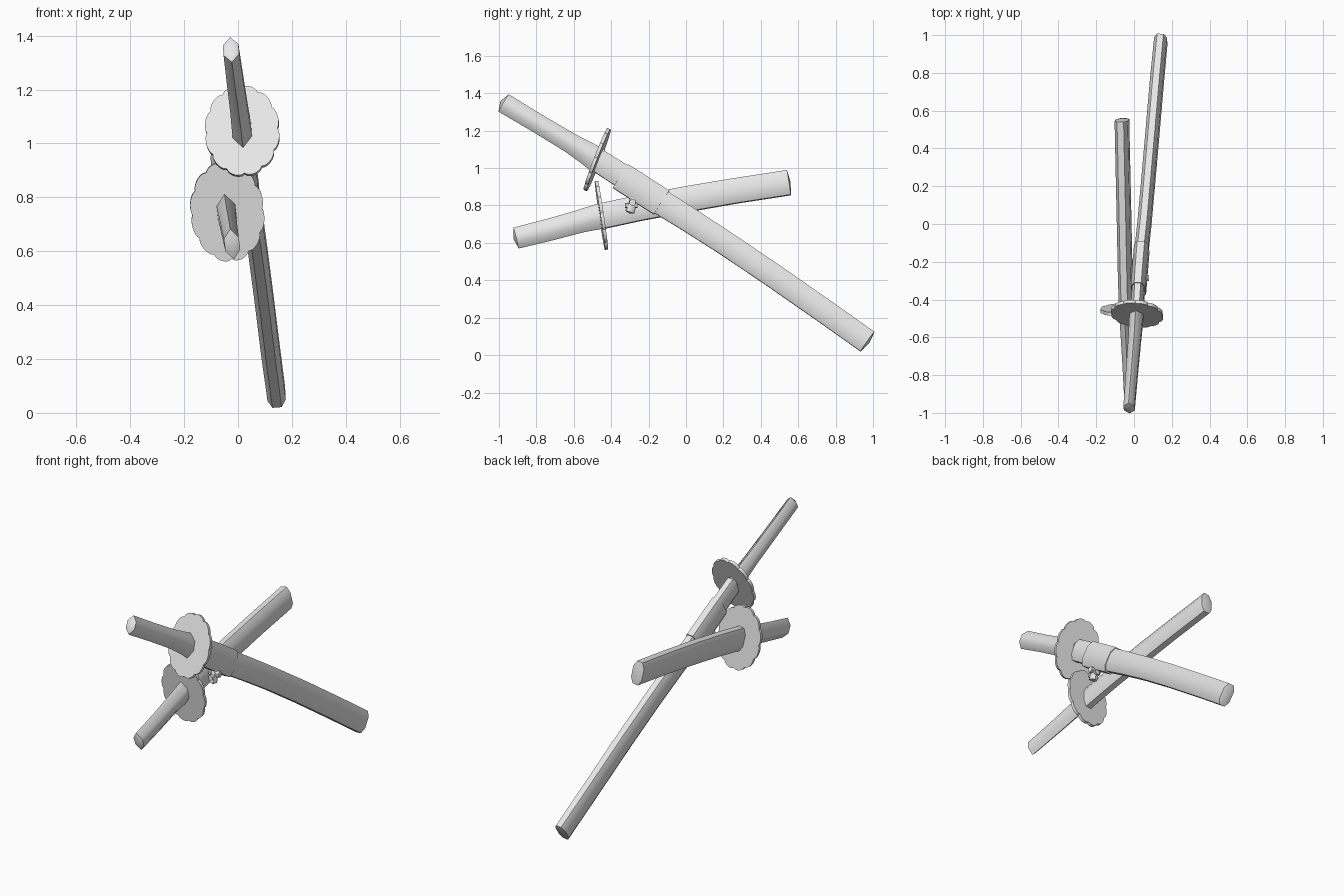
import bpy, bmesh, math
from mathutils import Vector, Matrix

if "Cube" in bpy.data.objects:
    bpy.data.objects.remove(bpy.data.objects["Cube"])

grey = bpy.data.materials.new("plain_grey")
grey.use_nodes = True
grey.diffuse_color = (0.8, 0.8, 0.8, 1)
grey.node_tree.nodes["Principled BSDF"].inputs["Base Color"].default_value = (0.8, 0.8, 0.8, 1)

HANDLE = [(0, 1), (-1, .4), (-1, -.4), (0, -1), (1, -.4), (1, .4)]
SHEATH = [(.5, 1), (-.5, 1), (-1, .5), (-1, -.5), (-.5, -1), (.5, -1), (1, -.5), (1, .5)]


def finish(name, bm, angle):
    bmesh.ops.recalc_face_normals(bm, faces=bm.faces)
    mesh = bpy.data.meshes.new(name)
    bm.to_mesh(mesh)
    bm.free()
    mesh.materials.append(grey)
    ob = bpy.data.objects.new(name, mesh)
    bpy.context.collection.objects.link(ob)
    bpy.ops.object.select_all(action='DESELECT')
    ob.select_set(True)
    bpy.context.view_layer.objects.active = ob
    bpy.ops.object.shade_smooth_by_angle(angle=math.radians(angle))
    return ob


def sweep(name, section, stations, roll, bulge=(0, 0)):
    """Loft a section through (centre, half width, half height) stations."""
    bm = bmesh.new()
    pts = [Vector(s[0]) for s in stations]
    rings = []
    for i, (c, w, h) in enumerate(stations):
        t = (pts[min(i + 1, len(pts) - 1)] - pts[max(i - 1, 0)]).normalized()
        side = Vector((0, 0, 1)).cross(t).normalized() * -1
        up = side.cross(t)
        turn = Matrix.Rotation(roll, 3, t)
        side, up = turn @ side, turn @ up
        rings.append([bm.verts.new(pts[i] + side * (a * w) + up * (b * h)) for a, b in section])
    n = len(section)
    for r, q in zip(rings, rings[1:]):
        for k in range(n):
            bm.faces.new((r[k], r[(k + 1) % n], q[(k + 1) % n], q[k]))
    # slightly peaked end caps
    for ring, a, b, amount in ((rings[0], 0, 1, bulge[0]), (rings[-1], -1, -2, bulge[1])):
        tip = bm.verts.new(pts[a] + (pts[a] - pts[b]).normalized() * amount)
        for k in range(n):
            bm.faces.new((ring[k], ring[(k + 1) % n], tip))
    return finish(name, bm, 45)


def guard(name, centre, rx, rz, tilt, roll, yaw):
    """Scalloped oval plate."""
    bm = bmesh.new()
    count, lobes, half = 96, 12, 0.009
    loops = []
    for y in (-half, half):
        ring = []
        for k in range(count):
            a = math.tau * k / count
            r = 0.94 + 0.06 * abs(math.sin(a * lobes / 2)) ** 0.6
            ring.append(bm.verts.new((rx * r * math.cos(a), y, rz * r * math.sin(a))))
        bm.faces.new(ring)
        loops.append(ring)
    for k in range(count):
        j = (k + 1) % count
        bm.faces.new((loops[0][k], loops[0][j], loops[1][j], loops[1][k]))
    turn = (Matrix.Rotation(yaw, 4, 'Z') @ Matrix.Rotation(tilt, 4, 'X')
            @ Matrix.Rotation(roll, 4, 'Y'))
    bm.transform(Matrix.Translation(centre) @ turn)
    return finish(name, bm, 30)


# Long sword
sweep("long_handle", HANDLE, [
    ((-.026, -.975, 1.348), .029, .054), ((-.012, -.8, 1.243), .031, .052),
    ((.003, -.62, 1.135), .033, .054), ((.01, -.53, 1.08), .035, .062),
    ((.015, -.47, 1.04), .036, .068)], -.1, (.02, 0))
guard("long_guard", (.016, -.475, 1.045), .14, .18, math.radians(-21), -.08, -.08)
sweep("long_neck", SHEATH, [
    ((.015, -.47, 1.04), .032, .062), ((.025, -.33, .95), .032, .064)], -.1)
sweep("long_collar", SHEATH, [
    ((.024, -.35, .957), .038, .075), ((.032, -.24, .886), .039, .076),
    ((.041, -.13, .815), .039, .075)], -.1)
sweep("long_scabbard", SHEATH, [
    ((.038, -.16, .834), .035, .068), ((.055, 0, .734), .035, .066),
    ((.073, .2, .605), .035, .064), ((.095, .45, .437), .035, .064),
    ((.12, .74, .235), .035, .064), ((.142, .97, .072), .034, .064)], -.1, (0, .012))

# Short sword
sweep("short_handle", HANDLE, [
    ((-.022, -.908, .626), .028, .058), ((-.03, -.72, .673), .03, .06),
    ((-.038, -.56, .717), .032, .062), ((-.042, -.45, .745), .035, .07)], -.13, (.016, 0))
guard("short_guard", (-.04, -.452, .747), .138, .188, math.radians(8.3), -.1, .03)
sweep("short_scabbard", SHEATH, [
    ((-.042, -.45, .743), .034, .068), ((-.047, -.25, .786), .035, .068),
    ((-.052, 0, .833), .035, .068), ((-.058, .27, .879), .035, .067),
    ((-.064, .55, .922), .035, .067)], -.13, (0, .01))

# Cord knob under the long scabbard: stem, cross bar and bead
sweep("knob_stem", SHEATH, [
    ((.04, -.27, .86), .018, .018), ((.046, -.3, .765), .018, .024)], 0, (0, .008))
sweep("knob_bar", SHEATH, [
    ((.015, -.285, .815), .016, .016), ((.08, -.285, .815), .016, .016)], 0)
sweep("knob_bead", SHEATH, [
    ((.045, -.26, .8), .014, .014), ((.045, -.325, .8), .014, .014)], 0)
